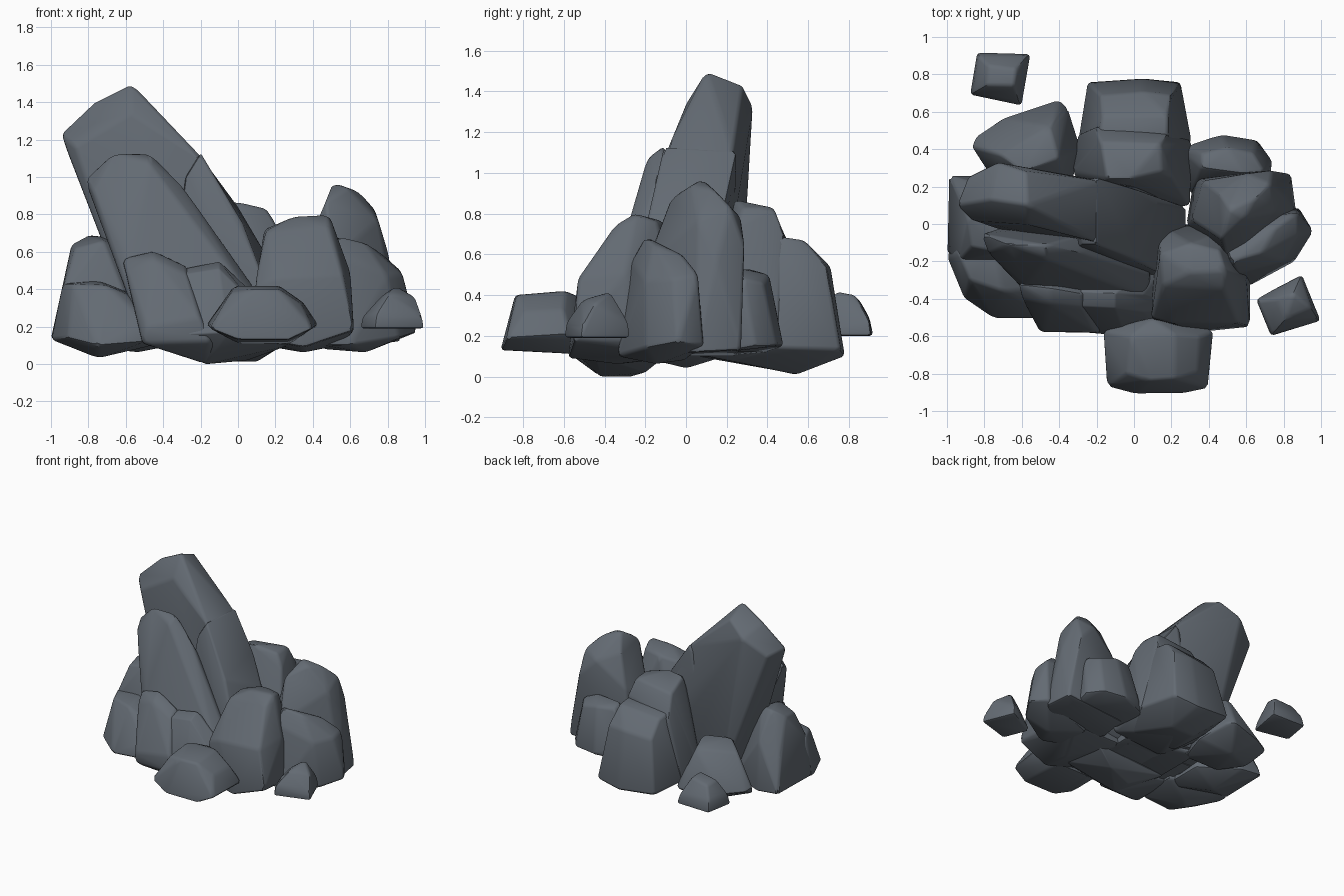
import bpy, bmesh, math

stone = bpy.data.materials.new("slate_grey")
stone.diffuse_color = (0.125, 0.145, 0.17, 1)


def rock(name, points, bevel=0.018):
    """Convex boulder through the given corners, with softly chamfered edges."""
    bm = bmesh.new()
    for p in points:
        bm.verts.new(p)
    bmesh.ops.convex_hull(bm, input=bm.verts[:])
    bmesh.ops.delete(bm, geom=[v for v in bm.verts if not v.link_faces], context='VERTS')
    bmesh.ops.dissolve_limit(bm, angle_limit=math.radians(9), verts=bm.verts[:], edges=bm.edges[:])
    bmesh.ops.bevel(bm, geom=bm.edges[:], offset=bevel, offset_type='OFFSET', segments=2,
                    profile=0.5, affect='EDGES', clamp_overlap=True)
    bmesh.ops.recalc_face_normals(bm, faces=bm.faces[:])
    mesh = bpy.data.meshes.new(name)
    bm.to_mesh(mesh)
    bm.free()
    mesh.materials.append(stone)
    bpy.context.collection.objects.link(bpy.data.objects.new(name, mesh))


# tall leaning spire
rock("main_spire", [
    (-0.57, 0.10, 1.50), (-0.77, 0.13, 1.40), (-0.95, 0.10, 1.23), (-0.87, 0.02, 1.16),
    (-0.89, 0.25, 1.20), (-0.73, 0.33, 1.33), (-0.58, 0.28, 1.43), (-0.57, 0.00, 1.34),
    (-0.19, -0.10, 1.10), (-0.19, 0.23, 1.10), (0.15, -0.15, 0.40), (0.15, 0.18, 0.40),
    (-0.50, 0.26, 0.15), (-0.52, -0.10, 0.12), (0.15, 0.15, 0.10), (0.15, -0.20, 0.10)])
# shoulder on the right of the spire
rock("spire_shoulder", [
    (-0.20, 0.25, 1.11), (-0.20, -0.11, 1.13), (0.00, 0.19, 0.84), (0.02, -0.19, 0.76),
    (0.13, 0.11, 0.62), (0.12, -0.25, 0.50), (0.28, -0.05, 0.15), (0.28, 0.09, 0.20),
    (0.10, -0.30, 0.12), (-0.40, -0.20, 0.10), (-0.40, 0.22, 0.10), (-0.28, 0.22, 1.0),
    (-0.28, -0.11, 1.0)])
# slab leaning on the front of the spire
rock("front_slab", [
    (-0.82, -0.05, 0.99), (-0.67, -0.11, 1.13), (-0.47, -0.11, 1.13), (-0.30, -0.15, 0.96),
    (0.08, -0.28, 0.42), (-0.78, -0.16, 0.93), (-0.47, -0.19, 1.07), (-0.37, -0.22, 0.95),
    (-0.58, -0.33, 0.55), (0.05, -0.39, 0.38), (-0.50, -0.45, 0.12), (0.10, -0.42, 0.10),
    (-0.50, 0.05, 0.12), (0.10, 0.05, 0.10)])
# low pair along the front base
rock("front_base_left", [
    (-0.62, -0.32, 0.57), (-0.45, -0.34, 0.61), (-0.28, -0.37, 0.53), (-0.60, -0.40, 0.50),
    (-0.45, -0.43, 0.56), (-0.27, -0.45, 0.48), (-0.49, -0.58, 0.20), (-0.20, -0.58, 0.25),
    (-0.51, -0.57, 0.11), (-0.17, -0.42, 0.00), (-0.52, -0.20, 0.12), (0.00, -0.25, 0.05),
    (-0.15, -0.58, 0.12)])
rock("front_base_right", [
    (-0.30, -0.36, 0.51), (-0.10, -0.37, 0.55), (0.05, -0.38, 0.41), (-0.29, -0.44, 0.48),
    (-0.10, -0.45, 0.51), (0.05, -0.47, 0.36), (-0.40, -0.57, 0.15), (-0.05, -0.60, 0.17),
    (0.10, -0.54, 0.15), (0.27, -0.45, 0.10), (-0.17, -0.42, 0.00), (-0.17, -0.27, 0.00),
    (0.05, -0.20, 0.02), (-0.40, -0.15, 0.10), (0.25, -0.10, 0.10)])
# boulder at the front
rock("front_boulder", [
    (-0.17, -0.57, 0.21), (-0.15, -0.87, 0.19), (0.00, -0.91, 0.13), (0.27, -0.91, 0.13),
    (0.40, -0.88, 0.19), (0.43, -0.57, 0.21), (0.00, -0.52, 0.11), (0.28, -0.52, 0.11),
    (-0.02, -0.60, 0.42), (0.22, -0.59, 0.42), (0.35, -0.60, 0.33), (-0.04, -0.80, 0.38),
    (0.08, -0.84, 0.40), (0.22, -0.83, 0.40), (0.34, -0.79, 0.32), (0.10, -0.50, 0.38)])
# block at front right
rock("right_front_block", [
    (0.14, -0.16, 0.72), (0.30, -0.10, 0.76), (0.46, -0.14, 0.76), (0.49, -0.25, 0.80),
    (0.30, -0.26, 0.79), (0.15, -0.33, 0.71), (0.48, -0.35, 0.74), (0.09, -0.50, 0.42),
    (0.20, -0.53, 0.46), (0.56, -0.53, 0.48), (0.60, -0.30, 0.50), (0.62, -0.55, 0.18),
    (0.62, -0.28, 0.18), (0.10, -0.53, 0.14), (0.35, -0.58, 0.09), (0.35, -0.35, 0.06),
    (0.12, 0.00, 0.10), (0.55, 0.00, 0.10)])
# pointed rock on the right
rock("right_spire", [
    (0.51, 0.08, 0.97), (0.59, 0.03, 0.94), (0.65, 0.14, 0.92), (0.73, 0.22, 0.83),
    (0.47, -0.08, 0.87), (0.45, 0.16, 0.84), (0.60, 0.27, 0.78), (0.75, 0.06, 0.77),
    (0.74, 0.29, 0.64), (0.81, 0.15, 0.57), (0.84, 0.27, 0.13), (0.87, 0.05, 0.12),
    (0.50, -0.20, 0.55), (0.50, -0.20, 0.10), (0.28, 0.00, 0.10), (0.32, 0.25, 0.10),
    (0.31, 0.02, 0.50), (0.37, 0.23, 0.60)])
# lower rock on the right
rock("right_low_rock", [
    (0.52, -0.20, 0.69), (0.68, -0.16, 0.65), (0.76, -0.02, 0.60), (0.87, 0.06, 0.50),
    (0.88, -0.06, 0.48), (0.55, -0.27, 0.57), (0.80, -0.20, 0.47), (0.88, 0.09, 0.15),
    (0.96, -0.04, 0.17), (0.86, -0.20, 0.14), (0.60, -0.34, 0.10), (0.68, -0.15, 0.06),
    (0.45, 0.00, 0.08), (0.45, 0.00, 0.55), (0.45, -0.28, 0.10)])
# back right rock
rock("back_right_rock", [
    (0.36, 0.30, 0.53), (0.58, 0.27, 0.53), (0.36, 0.38, 0.50), (0.50, 0.41, 0.50),
    (0.64, 0.38, 0.46), (0.70, 0.28, 0.48), (0.32, 0.43, 0.20), (0.47, 0.48, 0.15),
    (0.66, 0.45, 0.15), (0.74, 0.34, 0.15), (0.72, 0.18, 0.12), (0.30, 0.15, 0.10),
    (0.25, 0.40, 0.12)])
# large two-step rock at the back
rock("back_upper_rock", [
    (-0.15, 0.24, 0.85), (-0.02, 0.24, 0.87), (0.15, 0.28, 0.83), (0.21, 0.25, 0.74),
    (-0.18, 0.44, 0.79), (0.14, 0.43, 0.83), (-0.21, 0.52, 0.62), (0.18, 0.48, 0.70),
    (0.30, 0.10, 0.25), (0.31, 0.45, 0.15), (-0.33, 0.28, 0.15), (-0.30, 0.48, 0.15),
    (0.28, 0.10, 0.10), (-0.20, 0.05, 0.10), (0.00, 0.50, 0.02)])
rock("back_lower_rock", [
    (-0.19, 0.45, 0.67), (0.18, 0.44, 0.69), (-0.17, 0.58, 0.64), (0.18, 0.58, 0.67),
    (-0.18, 0.69, 0.52), (0.05, 0.71, 0.54), (0.20, 0.69, 0.54), (-0.25, 0.76, 0.13),
    (0.05, 0.78, 0.10), (0.25, 0.76, 0.13), (0.31, 0.45, 0.14), (-0.30, 0.45, 0.14),
    (0.10, 0.54, 0.01), (-0.10, 0.54, 0.01), (0.20, 0.20, 0.08), (-0.20, 0.20, 0.08)])
# low back left rock
rock("back_left_rock", [
    (-0.72, 0.37, 0.44), (-0.45, 0.52, 0.46), (-0.40, 0.35, 0.50), (-0.60, 0.28, 0.50),
    (-0.85, 0.47, 0.20), (-0.87, 0.41, 0.22), (-0.70, 0.57, 0.18), (-0.40, 0.67, 0.18),
    (-0.35, 0.62, 0.18), (-0.28, 0.40, 0.12), (-0.80, 0.30, 0.12), (-0.55, 0.45, 0.06),
    (-0.35, 0.15, 0.10), (-0.65, 0.15, 0.10)])
# two rocks on the left
rock("left_rock", [
    (-0.89, 0.02, 0.64), (-0.80, 0.07, 0.69), (-0.70, 0.05, 0.68), (-0.87, -0.12, 0.62),
    (-0.72, -0.15, 0.66), (-0.93, 0.17, 0.38), (-0.78, 0.20, 0.48), (-0.99, 0.26, 0.14),
    (-0.80, 0.26, 0.12), (-1.00, -0.15, 0.14), (-0.94, -0.20, 0.38), (-0.50, 0.10, 0.10),
    (-0.50, -0.25, 0.10), (-0.75, 0.00, 0.04), (-0.55, 0.00, 0.55)])
rock("left_front_rock", [
    (-0.94, -0.16, 0.43), (-0.88, -0.30, 0.43), (-0.70, -0.36, 0.42), (-0.59, -0.35, 0.37),
    (-0.75, -0.12, 0.45), (-0.50, -0.46, 0.23), (-1.00, -0.18, 0.13), (-0.91, -0.40, 0.14),
    (-0.75, -0.51, 0.10), (-0.50, -0.51, 0.12), (-0.75, -0.30, 0.03), (-0.45, -0.15, 0.10),
    (-0.95, 0.00, 0.14), (-0.50, -0.15, 0.35)])
# two loose stones
rock("loose_stone_back", [
    (-0.84, 0.92, 0.20), (-0.55, 0.91, 0.20), (-0.60, 0.63, 0.20), (-0.88, 0.69, 0.20),
    (-0.83, 0.90, 0.29), (-0.57, 0.90, 0.28), (-0.61, 0.65, 0.28), (-0.86, 0.70, 0.28),
    (-0.78, 0.85, 0.38), (-0.63, 0.83, 0.40), (-0.64, 0.74, 0.42), (-0.79, 0.74, 0.39)])
rock("loose_stone_right", [
    (0.65, -0.40, 0.19), (0.90, -0.27, 0.19), (1.00, -0.52, 0.19), (0.73, -0.60, 0.19),
    (0.66, -0.41, 0.25), (0.89, -0.28, 0.27), (0.99, -0.51, 0.25), (0.74, -0.59, 0.27),
    (0.76, -0.40, 0.36), (0.85, -0.37, 0.42), (0.95, -0.45, 0.36), (0.81, -0.51, 0.38)])

# soft shading across the chamfers
for ob in bpy.data.objects:
    ob.select_set(True)
    bpy.context.view_layer.objects.active = ob
bpy.ops.object.shade_smooth_by_angle(angle=math.radians(35))
